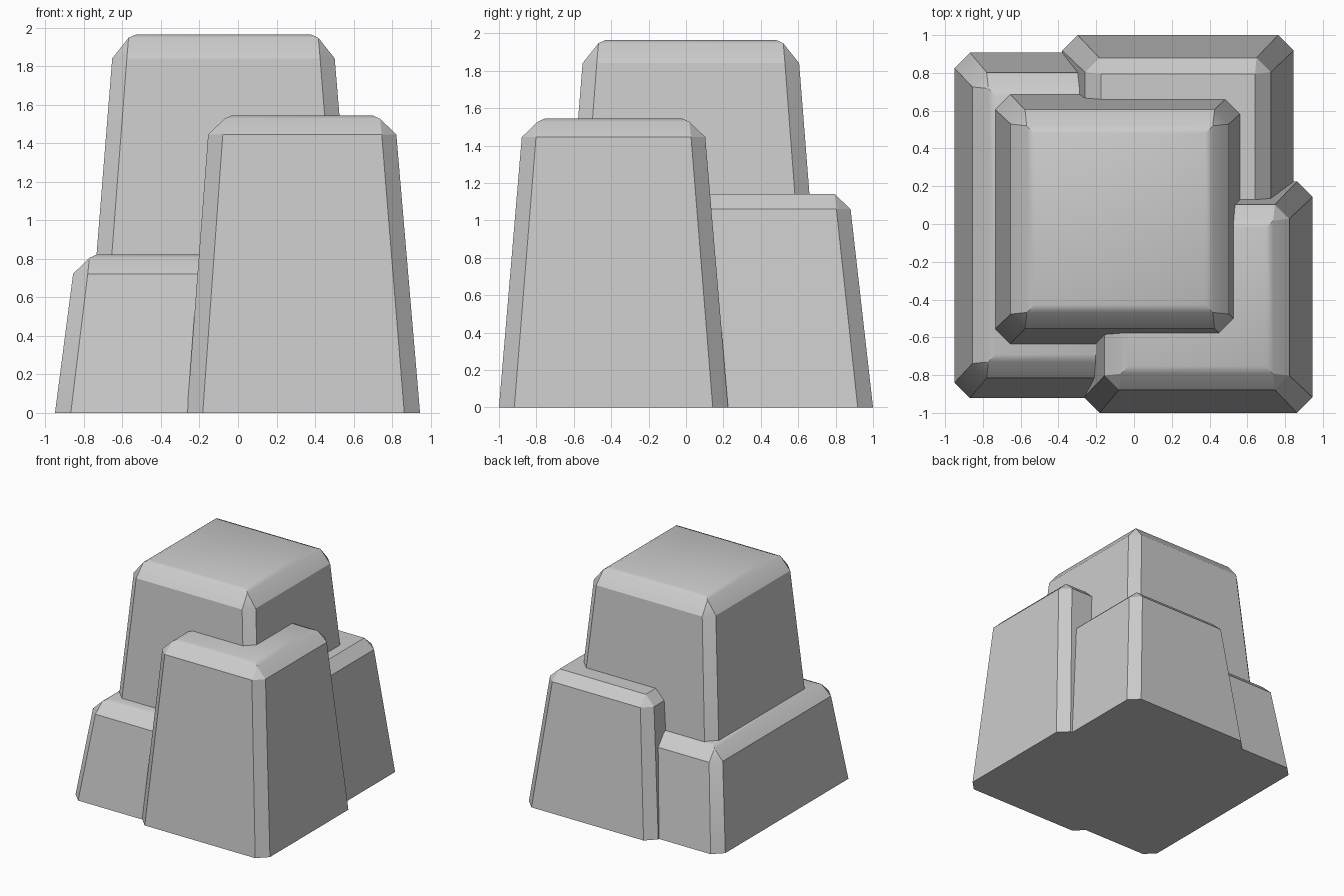
import bpy, bmesh, math

if "Cube" in bpy.data.objects:
    bpy.data.objects.remove(bpy.data.objects["Cube"])


def rect(x0, x1, y0, y1, z, inset=0.0, cut=0.0):
    """Rectangle ring; with cut > 0 its corners are chamfered. Two points per corner."""
    x0, x1, y0, y1 = x0 + inset, x1 - inset, y0 + inset, y1 - inset
    if cut == 0:
        return [(x0, y0, z), (x1, y0, z), (x1, y1, z), (x0, y1, z)]
    c = cut
    return [(x0, y0 + c, z), (x0 + c, y0, z), (x1 - c, y0, z), (x1, y0 + c, z),
            (x1, y1 - c, z), (x1 - c, y1, z), (x0 + c, y1, z), (x0, y1 - c, z)]


def block(name, base, shoulder, z_shoulder, z_top, rounded=True):
    """Tapered block with chamfered corners and a bevelled top."""
    bm = bmesh.new()
    ring = lambda pts: [bm.verts.new(p) for p in pts]
    low = ring(rect(*base, 0, cut=0.082))
    mid = ring(rect(*shoulder, z_shoulder, cut=0.076))
    z_rim = z_top - 0.018 if rounded else z_top
    rim = ring(rect(*shoulder, z_rim, inset=0.085))
    bm.faces.new(low[::-1])
    for i in range(8):
        j = (i + 1) % 8
        bm.faces.new((low[i], low[j], mid[j], mid[i]))
    # Corner triangles and sloped bevel strips
    for k in range(4):
        n = (k + 1) % 4
        bm.faces.new((mid[2 * k], mid[2 * k + 1], rim[k]))
        bm.faces.new((mid[2 * k + 1], mid[2 * n], rim[n], rim[k]))
    # Soft inner edge of the top
    if rounded:
        crown = ring(rect(*shoulder, z_top, inset=0.125))
        for k in range(4):
            n = (k + 1) % 4
            bm.faces.new((rim[k], rim[n], crown[n], crown[k]))
        rim = crown
    bm.faces.new(rim)
    bmesh.ops.recalc_face_normals(bm, faces=bm.faces)
    mesh = bpy.data.meshes.new(name)
    bm.to_mesh(mesh)
    bm.free()
    obj = bpy.data.objects.new(name, mesh)
    bpy.context.collection.objects.link(obj)
    bpy.ops.object.select_all(action='DESELECT')
    obj.select_set(True)
    bpy.context.view_layer.objects.active = obj
    bpy.ops.object.shade_smooth_by_angle(angle=math.radians(30))
    return obj


# Extents are (x min, x max, y min, y max) at the ground and at the shoulder
block("tall_block", (-0.80, 0.655, -0.70, 0.75), (-0.653, 0.502, -0.553, 0.605), 1.84, 1.965)
block("front_block", (-0.265, 0.945, -1.0, 0.225), (-0.155, 0.822, -0.878, 0.103), 1.445, 1.545)
block("low_left_block", (-0.95, 0.04, -0.922, 0.907), (-0.856, -0.055, -0.815, 0.802), 0.722, 0.823)
block("back_block", (-0.38, 0.845, -0.22, 1.0), (-0.26, 0.725, -0.10, 0.88), 1.06, 1.14, rounded=False)
